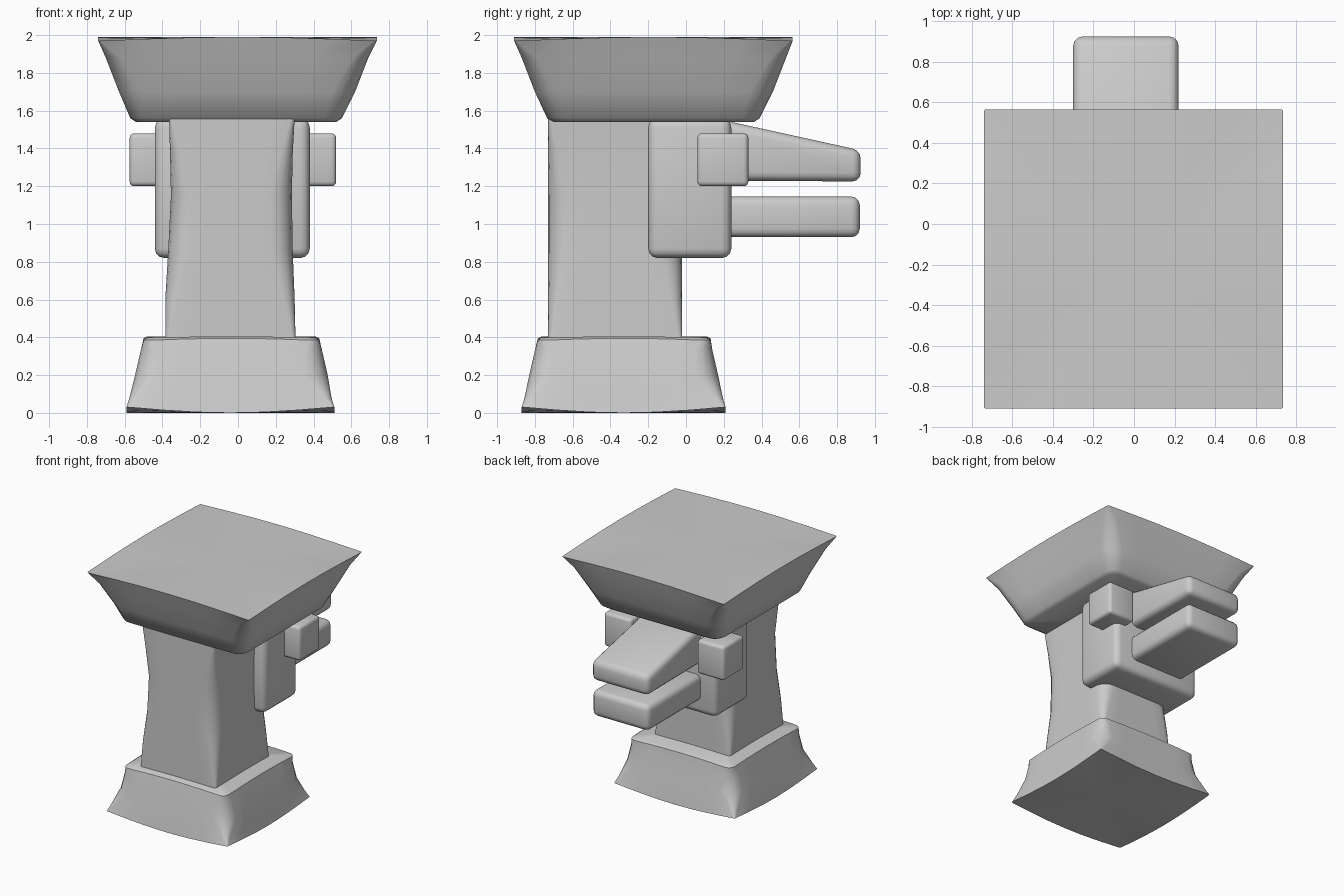
import bpy, bmesh, math

if "Cube" in bpy.data.objects:
    bpy.data.objects.remove(bpy.data.objects["Cube"])


def finish(name, bm, angle):
    bmesh.ops.recalc_face_normals(bm, faces=bm.faces)
    mesh = bpy.data.meshes.new(name)
    bm.to_mesh(mesh)
    bm.free()
    obj = bpy.data.objects.new(name, mesh)
    bpy.context.collection.objects.link(obj)
    bpy.ops.object.select_all(action='DESELECT')
    obj.select_set(True)
    bpy.context.view_layer.objects.active = obj
    bpy.ops.object.shade_smooth_by_angle(angle=math.radians(angle))
    return obj


def ring_points(x0, x1, y0, y1, z, r, bow):
    """Rounded rectangle whose side middles are lifted by bow."""
    corners = [(x1 - r, y0 + r, -90), (x1 - r, y1 - r, 0),
               (x0 + r, y1 - r, 90), (x0 + r, y0 + r, 180)]
    pts = []
    for i, (cx, cy, start) in enumerate(corners):
        for k in range(5):
            a = math.radians(start + k * 22.5)
            pts.append((cx + r * math.cos(a), cy + r * math.sin(a), z))
        nx, ny, ns = corners[(i + 1) % 4]
        a = math.radians(ns)
        end = (nx + r * math.cos(a), ny + r * math.sin(a))
        px, py, _ = pts[-1]
        for k in range(1, 6):
            t = k / 6
            pts.append((px + (end[0] - px) * t, py + (end[1] - py) * t,
                        z + bow * math.sin(math.pi * t)))
    return pts


def loft(name, rings, angle=40):
    """Stack of rounded rectangles (x0, x1, y0, y1, z, radius, bow)."""
    bm = bmesh.new()
    loops = [[bm.verts.new(p) for p in ring_points(*r)] for r in rings]
    n = len(loops[0])
    for a, b in zip(loops, loops[1:]):
        for i in range(n):
            j = (i + 1) % n
            bm.faces.new((a[i], a[j], b[j], b[i]))
    for loop, r in ((loops[0], rings[0]), (loops[-1], rings[-1])):
        c = bm.verts.new(((r[0] + r[1]) / 2, (r[2] + r[3]) / 2, r[4] + r[6]))
        for i in range(n):
            bm.faces.new((loop[i], loop[(i + 1) % n], c))
    return finish(name, bm, angle)


def block(name, x0, x1, back, front, bevel):
    """Bevelled block between two sections (y, z low, z high)."""
    bm = bmesh.new()
    bmesh.ops.create_cube(bm, size=1)
    for v in bm.verts:
        y, lo, hi = front if v.co.y > 0 else back
        v.co = (x1 if v.co.x > 0 else x0, y, hi if v.co.z > 0 else lo)
    bmesh.ops.bevel(bm, geom=bm.edges[:], offset=bevel, segments=3,
                    profile=0.5, affect='EDGES')
    return finish(name, bm, 50)


# Flared foot
loft("base", [
    (-0.59, 0.51, -0.87, 0.21, 0.03, 0.01, -0.03),
    (-0.575, 0.495, -0.855, 0.195, 0.08, 0.04, 0),
    (-0.545, 0.475, -0.83, 0.17, 0.20, 0.12, 0),
    (-0.515, 0.445, -0.80, 0.14, 0.33, 0.09, 0),
    (-0.50, 0.43, -0.785, 0.13, 0.385, 0.05, 0.01),
    (-0.48, 0.41, -0.765, 0.11, 0.40, 0.05, 0.005)])

# Square post with softened middle
loft("column", [
    (-0.385, 0.305, -0.73, -0.02, 0.37, 0.015, 0),
    (-0.385, 0.30, -0.73, -0.02, 0.60, 0.06, 0),
    (-0.37, 0.29, -0.73, -0.02, 0.85, 0.11, 0),
    (-0.355, 0.285, -0.73, -0.02, 1.15, 0.11, 0),
    (-0.36, 0.29, -0.73, -0.02, 1.38, 0.06, 0),
    (-0.365, 0.30, -0.73, -0.02, 1.56, 0.015, 0)])

# Wide spreading cap
loft("capital", [
    (-0.54, 0.52, -0.70, 0.36, 1.54, 0.08, 0),
    (-0.57, 0.55, -0.735, 0.39, 1.56, 0.09, 0),
    (-0.63, 0.62, -0.80, 0.46, 1.70, 0.12, 0),
    (-0.70, 0.69, -0.87, 0.53, 1.88, 0.08, 0),
    (-0.74, 0.735, -0.91, 0.565, 1.97, 0.01, 0.02)])

# Head on the back of the post, with the two beak halves
block("head", -0.44, 0.38, (-0.20, 0.82, 1.56), (0.24, 0.82, 1.56), 0.05)
block("upper_beak", -0.30, 0.22, (0.15, 1.23, 1.56), (0.925, 1.225, 1.39), 0.045)
block("lower_beak", -0.30, 0.22, (0.15, 0.93, 1.145), (0.92, 0.93, 1.145), 0.045)

# Eye blocks, mirrored about the head centre
for side, label in ((1, "right"), (-1, "left")):
    xs = sorted((-0.027 + side * 0.30, -0.027 + side * 0.547))
    block(label + "_eye", xs[0], xs[1], (0.06, 1.20, 1.48), (0.33, 1.20, 1.48), 0.025)
